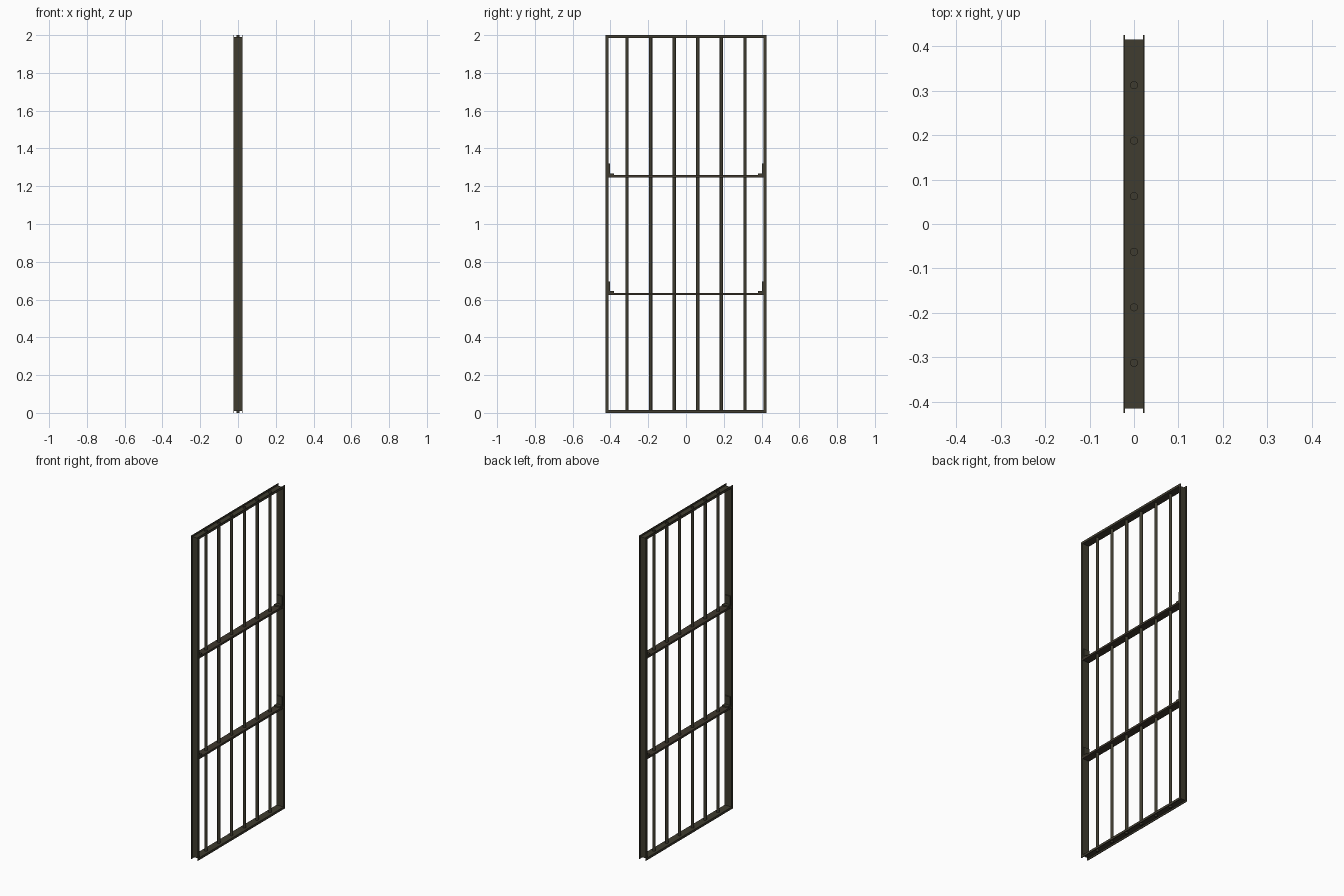
import bpy, bmesh

if "Cube" in bpy.data.objects:
    bpy.data.objects.remove(bpy.data.objects["Cube"])

HW, HY, H = 0.024, 0.425, 2.0      # half depth, half width, height
DEEP, WALL = 0.014, 0.004          # channel depth and wall thickness


def material(name, rgb):
    m = bpy.data.materials.new(name)
    m.diffuse_color = (*rgb, 1)
    m.use_nodes = True
    m.node_tree.nodes["Principled BSDF"].inputs["Base Color"].default_value = m.diffuse_color
    return m


steel = material("dark olive steel", (0.050, 0.045, 0.029))
brown = material("dark brown steel", (0.050, 0.040, 0.027))


def finish(bm, name, mat):
    bmesh.ops.recalc_face_normals(bm, faces=bm.faces)
    me = bpy.data.meshes.new(name)
    bm.to_mesh(me)
    bm.free()
    me.materials.append(mat)
    ob = bpy.data.objects.new(name, me)
    bpy.context.collection.objects.link(ob)
    return ob


def box(name, mat, x, y, z):
    """Box from (min, max) ranges on each axis."""
    bm = bmesh.new()
    bmesh.ops.create_cube(bm, size=1)
    for v in bm.verts:
        v.co = [r[0] if c < 0 else r[1] for c, r in zip(v.co, (x, y, z))]
    return finish(bm, name, mat)


# Outer frame: channel section, open outwards, mitred round the rectangle
section = [(-HW, 0), (-HW, DEEP), (HW, DEEP), (HW, 0),
           (HW - WALL, 0), (HW - WALL, DEEP - WALL),
           (WALL - HW, DEEP - WALL), (WALL - HW, 0)]
bm = bmesh.new()
rings = []
for sy, top in ((-1, 0), (1, 0), (1, 1), (-1, 1)):
    rings.append([bm.verts.new((x, sy * (HY - d), H - d if top else d))
                  for x, d in section])
for i in range(4):
    a, b = rings[i], rings[(i + 1) % 4]
    for j in range(len(section)):
        k = (j + 1) % len(section)
        bm.faces.new((a[j], a[k], b[k], b[j]))
finish(bm, "outer_frame", steel)

# Upright round bars through the full height
for i in range(6):
    bm = bmesh.new()
    bmesh.ops.create_cone(bm, cap_ends=True, segments=16, radius1=0.009,
                          radius2=0.009, depth=H)
    bmesh.ops.translate(bm, verts=bm.verts, vec=(0, (i - 2.5) * 0.125, H / 2))
    for f in bm.faces:
        f.smooth = len(f.verts) == 4
    for e in bm.edges:
        e.smooth = all(len(f.verts) == 4 for f in e.link_faces)
    finish(bm, f"upright_bar_{i + 1}", steel)

# Cross rails with an angle bracket at each end
inner = HY - DEEP
for n, z in (("lower", 0.63), ("upper", 1.253)):
    box(f"{n}_cross_rail", brown, (-HW, HW), (-inner, inner), (z - 0.006, z + 0.006))
    for side, s in (("left", -1), ("right", 1)):
        def span(a, b):
            return tuple(sorted((s * a, s * b)))
        box(f"{n}_{side}_bracket_upright", steel, (-0.02, 0.02),
            span(inner - 0.008, inner), (z + 0.006, z + 0.066))
        box(f"{n}_{side}_bracket_foot", steel, (-0.02, 0.02),
            span(inner - 0.03, inner - 0.008), (z + 0.006, z + 0.015))
